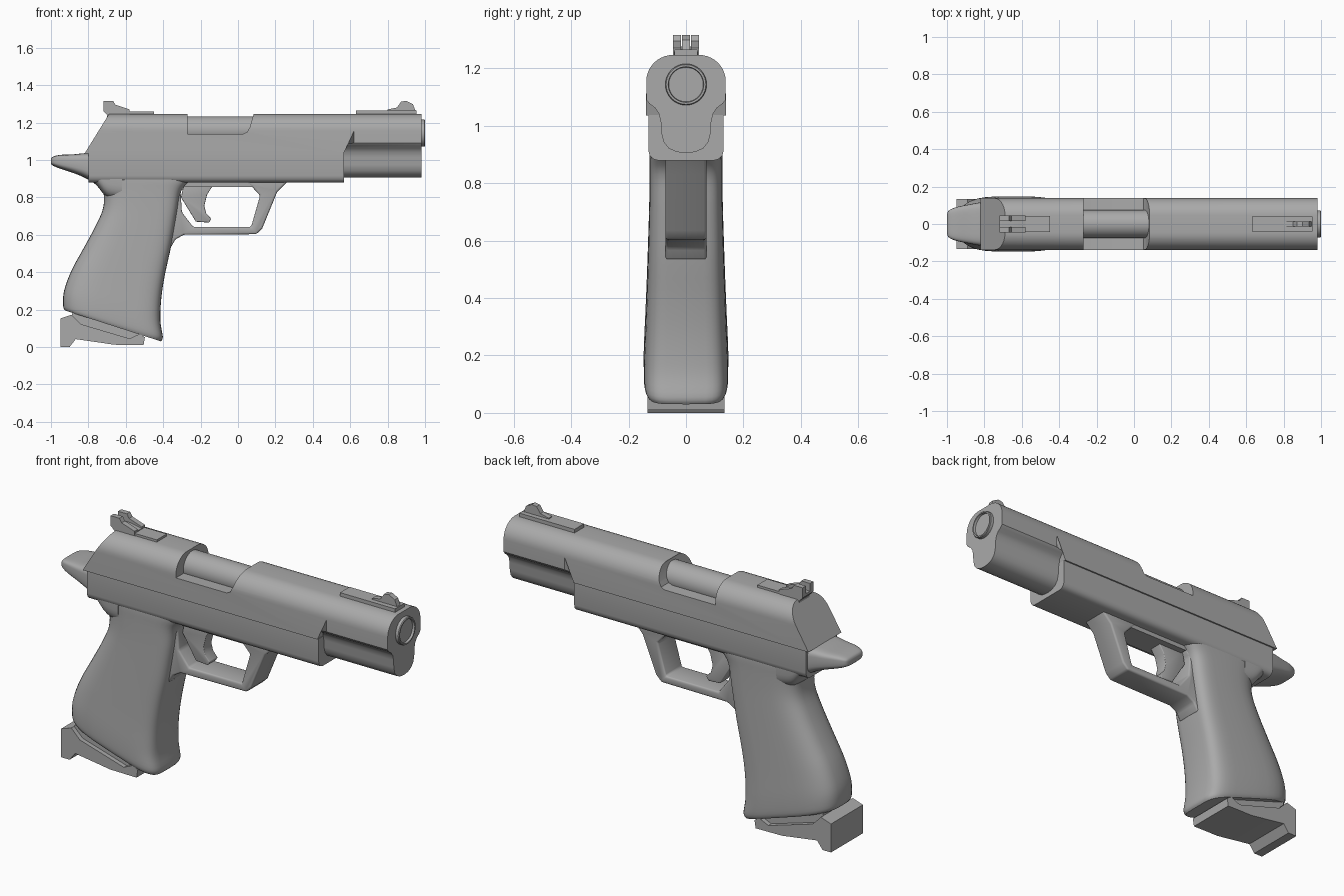
import bpy, bmesh, math
from mathutils import Vector

if "Cube" in bpy.data.objects:
    bpy.data.objects.remove(bpy.data.objects["Cube"])

steel = bpy.data.materials.new("grey_steel")
steel.diffuse_color = (0.4, 0.4, 0.4, 1)
steel.use_nodes = True
steel.node_tree.nodes["Principled BSDF"].inputs["Base Color"].default_value = steel.diffuse_color


def build(name, rings, bevel=0.0, segments=3):
    """Bridge closed rings of points into a capped solid."""
    bm = bmesh.new()
    loops = [[bm.verts.new(p) for p in r] for r in rings]
    n = len(loops[0])
    for a, b in zip(loops, loops[1:]):
        for i in range(n):
            j = (i + 1) % n
            bm.faces.new((a[i], a[j], b[j], b[i]))
    bm.faces.new(loops[0])
    bm.faces.new(loops[-1][::-1])
    bmesh.ops.recalc_face_normals(bm, faces=bm.faces[:])
    if bevel:
        edges = [e for e in bm.edges if e.calc_face_angle(0) > 0.5]
        bmesh.ops.bevel(bm, geom=edges, offset=bevel, segments=segments,
                        profile=0.5, affect='EDGES', clamp_overlap=True)
    me = bpy.data.meshes.new(name)
    bm.to_mesh(me)
    bm.free()
    ob = bpy.data.objects.new(name, me)
    bpy.context.collection.objects.link(ob)
    me.materials.append(steel)
    smooth(me)
    return ob


def smooth(me):
    me.shade_smooth()
    me.set_sharp_from_angle(angle=math.radians(32))


def prism(name, pts, hw, bevel=0.0, y=0.0):
    """Side outline (x, z) extruded across the width."""
    return build(name, [[(x, y + s * hw, z) for x, z in pts] for s in (-1, 1)], bevel)


def refine(rows, steps=4):
    """Smooth curve through the given stations."""
    out = []
    for i in range(len(rows) - 1):
        q = [Vector(rows[max(0, min(len(rows) - 1, i + k))]) for k in (-1, 0, 1, 2)]
        for s in range(steps):
            t = s / steps
            out.append(0.5 * (2 * q[1] + (q[2] - q[0]) * t
                              + (2 * q[0] - 5 * q[1] + 4 * q[2] - q[3]) * t * t
                              + (3 * q[1] - q[0] - 3 * q[2] + q[3]) * t ** 3))
    return out + [Vector(rows[-1])]


def oval(n_pos, n_neg, count=40):
    """Rounded-square section in -1..1, with separate roundness per end."""
    pts = []
    for i in range(count):
        a = 2 * math.pi * i / count
        c, s = math.cos(a), math.sin(a)
        e = 2 / (n_pos if c > 0 else n_neg)
        pts.append((math.copysign(abs(c) ** e, c), math.copysign(abs(s) ** e, s)))
    return pts


def mirror(half):
    """Close a (y, z) half section across the middle."""
    return half + [(-y, z) for y, z in reversed(half)]


# slide: rounded top, sloped back, skirt swept up at the front
arc = [(0.045 + 0.093 * math.sin(math.radians(a)), 1.155 + 0.091 * math.cos(math.radians(a)))
       for a in range(0, 91, 9)]
body = mirror(arc + [(0.139, 1.035)])
body_rear = [(-0.82 + (z - 1.035) * 0.62, y, z) for y, z in body]
body_front = [(0.565 if z < 1.05 else 0.62, y, z) for y, z in body]
slide = build("slide", [body_rear, body_front])

# ejection port cut through the slide top
port = prism("port_cutter", [(-0.27, 1.3), (-0.27, 1.14), (0.03, 1.14), (0.05, 1.15),
                             (0.063, 1.175), (0.082, 1.24), (0.082, 1.3)], 0.3)
cut = slide.modifiers.new("port", 'BOOLEAN')
cut.operation, cut.object, cut.solver = 'DIFFERENCE', port, 'EXACT'
bpy.context.view_layer.objects.active = slide
bpy.ops.object.modifier_apply(modifier="port")
bpy.data.objects.remove(port)
smooth(slide.data)

# slide nose with the narrow lug below
nose = mirror(arc + [(0.138, 1.09), (0.128, 1.076), (0.108, 1.062), (0.095, 1.043),
                     (0.088, 1.015), (0.086, 0.975), (0.078, 0.943), (0.06, 0.921),
                     (0.035, 0.909), (0.01, 0.905)])
build("slide_nose", [[(0.62 if z > 1.08 else 0.5, y, z) for y, z in nose],
                     [(0.98, y, z) for y, z in nose]])


def tube(name, z, profile, count=40):
    """Stack of circles (x, radius) along the barrel axis."""
    build(name, [[(x, r * math.cos(2 * math.pi * i / count), z + r * math.sin(2 * math.pi * i / count))
                  for i in range(count)] for x, r in profile])


# barrel chamber in the port and muzzle with a shallow rim
tube("barrel_chamber", 1.158, [(-0.32, 0.075), (0.12, 0.075)])
tube("muzzle", 1.143, [(0.9, 0.072), (0.996, 0.072), (1.0, 0.069), (1.0, 0.062), (0.988, 0.06)])

# frame under the slide
frame = mirror([(0.131, 1.037), (0.131, 0.915), (0.127, 0.897), (0.115, 0.884), (0.098, 0.879)])
build("frame", [[(x, y, z) for y, z in frame] for x in (-0.80, 0.568)])

# grip: back (x, z), front (x, z), half width
grip = refine([(-0.925, 0.195, -0.412, 0.03, 0.138),
               (-0.935, 0.22, -0.402, 0.055, 0.146),
               (-0.93, 0.30, -0.415, 0.14, 0.147),
               (-0.89, 0.41, -0.41, 0.26, 0.142),
               (-0.83, 0.52, -0.39, 0.39, 0.137),
               (-0.765, 0.64, -0.355, 0.55, 0.132),
               (-0.722, 0.74, -0.325, 0.72, 0.128),
               (-0.72, 0.83, -0.305, 0.83, 0.127),
               (-0.75, 0.90, -0.26, 0.885, 0.127),
               (-0.78, 0.95, -0.20, 0.93, 0.122)])
build("grip", [[((bx + fx) / 2 + u * (fx - bx) / 2, v * hw, (bz + fz) / 2 + u * (fz - bz) / 2)
                for u, v in oval(5, 3.2)] for bx, bz, fx, fz, hw in grip])

# beavertail: x, low z, high z, half width
tail = refine([(-1.0, 0.98, 1.004, 0.05), (-0.99, 0.97, 1.017, 0.072),
               (-0.95, 0.953, 1.027, 0.09), (-0.88, 0.93, 1.03, 0.105),
               (-0.82, 0.905, 1.036, 0.116), (-0.76, 0.868, 1.036, 0.125),
               (-0.70, 0.80, 1.03, 0.127), (-0.62, 0.78, 1.03, 0.127)])
build("beavertail", [[(x, v * hw, (lo + hi) / 2 + u * (hi - lo) / 2) for u, v in oval(5, 3.5)]
                     for x, lo, hi, hw in tail])

# trigger guard loop and trigger
prism("trigger_guard", [(0.27, 0.89), (0.21, 0.83), (0.13, 0.635), (0.098, 0.603),
                        (-0.29, 0.60), (-0.335, 0.575), (-0.36, 0.53), (-0.42, 0.56),
                        (-0.36, 0.87), (-0.28, 0.87), (-0.307, 0.83), (-0.30, 0.72),
                        (-0.24, 0.642), (0.07, 0.642), (0.118, 0.81), (0.075, 0.856),
                        (0.03, 0.89)], 0.072, 0.01)
prism("trigger_rail", [(-0.31, 0.89), (-0.28, 0.856), (0.08, 0.856), (0.10, 0.89)], 0.07)
prism("trigger", [(-0.29, 0.87), (-0.305, 0.80), (-0.225, 0.67), (-0.155, 0.665), (-0.143, 0.685),
                  (-0.17, 0.715), (-0.18, 0.755), (-0.165, 0.815), (-0.13, 0.87)], 0.035, 0.004)

# magazine insert and base pad
prism("magazine_insert", [(-0.89, 0.16), (-0.88, 0.21), (-0.45, 0.08), (-0.52, 0.06),
                          (-0.59, 0.04), (-0.84, 0.11)], 0.11)
prism("magazine_base_pad", [(-0.95, 0.0), (-0.95, 0.152), (-0.89, 0.172), (-0.84, 0.122),
                            (-0.58, 0.045), (-0.525, 0.07), (-0.498, 0.052), (-0.505, 0.01),
                            (-0.66, 0.012), (-0.868, 0.042), (-0.90, 0.0)], 0.134)

# rear sight: plate, body and two blades with a notch between
prism("rear_sight_plate", [(-0.70, 1.23), (-0.70, 1.258), (-0.45, 1.258), (-0.45, 1.23)], 0.042)
prism("rear_sight_body", [(-0.69, 1.23), (-0.72, 1.262), (-0.72, 1.275), (-0.65, 1.275),
                          (-0.58, 1.262), (-0.58, 1.23)], 0.043)
for side in (-1, 1):
    prism("rear_sight_blade", [(-0.69, 1.24), (-0.72, 1.262), (-0.72, 1.316), (-0.668, 1.316),
                               (-0.655, 1.295), (-0.58, 1.27), (-0.58, 1.24)], 0.014, y=side * 0.031)

# front sight
prism("front_sight_plate", [(0.63, 1.23), (0.63, 1.265), (0.955, 1.265), (0.955, 1.23)], 0.04)
prism("front_sight_blade", [(0.80, 1.255), (0.80, 1.27), (0.85, 1.28), (0.872, 1.312), (0.90, 1.316),
                            (0.935, 1.298), (0.952, 1.255)], 0.014)
